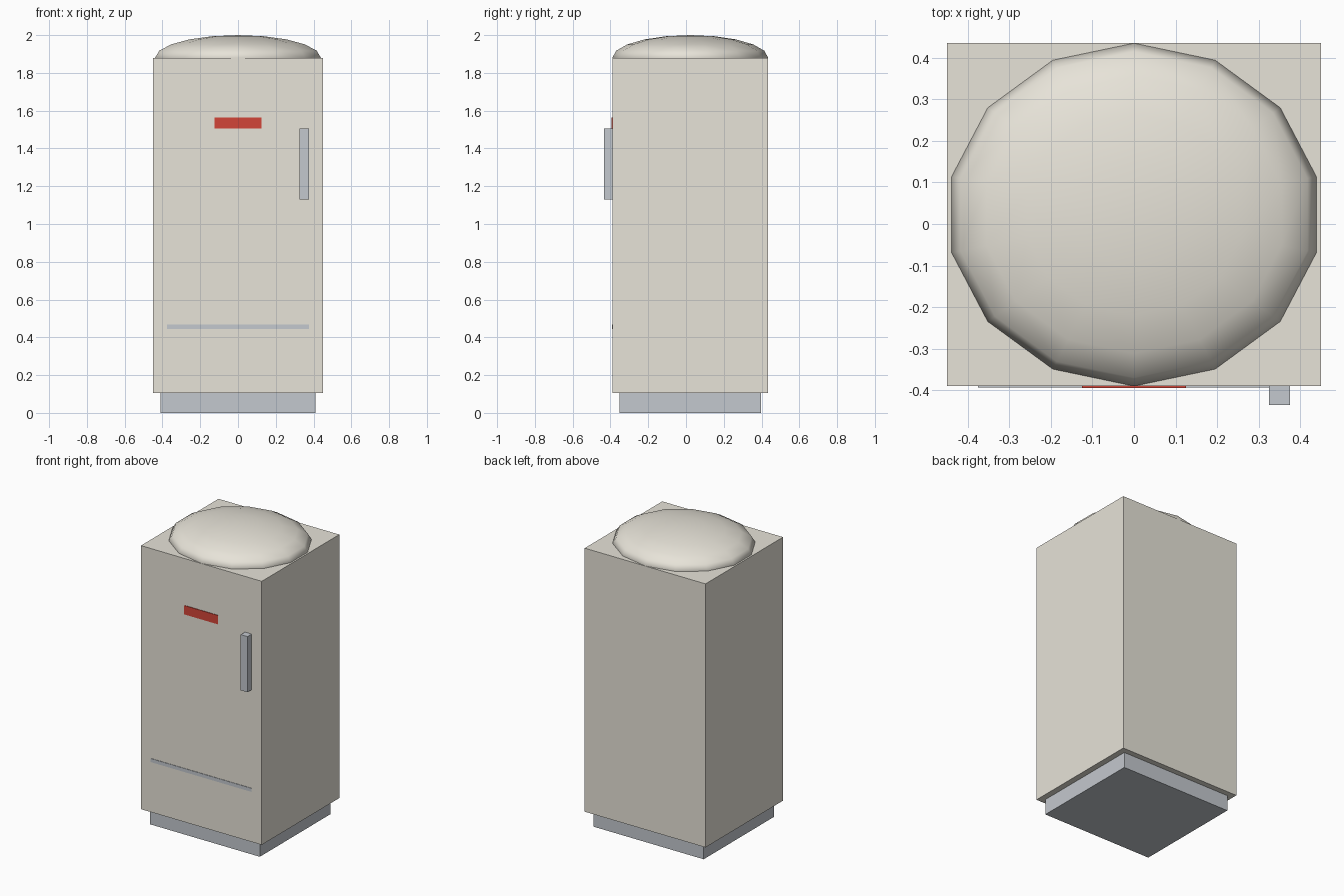
import bpy
import math

if "Cube" in bpy.data.objects:
    bpy.data.objects.remove(bpy.data.objects["Cube"])


def material(name, rgb):
    m = bpy.data.materials.new(name)
    m.diffuse_color = (*rgb, 1)
    m.use_nodes = True
    m.node_tree.nodes["Principled BSDF"].inputs["Base Color"].default_value = m.diffuse_color
    return m


def box(name, lo, hi, mat):
    centre = [(a + b) / 2 for a, b in zip(lo, hi)]
    bpy.ops.mesh.primitive_cube_add(size=1, location=centre)
    ob = bpy.context.object
    ob.name = name
    ob.scale = [b - a for a, b in zip(lo, hi)]
    bpy.ops.object.transform_apply(location=False, rotation=False, scale=True)
    ob.data.materials.append(mat)
    return ob


cream = material("cream_enamel", (0.80, 0.77, 0.69))
metal = material("grey_metal", (0.55, 0.58, 0.62))
red = material("red_plate", (0.65, 0.06, 0.04))

# Cabinet on a recessed plinth
box("plinth", (-0.41, -0.353, 0), (0.41, 0.397, 0.105), metal)
box("cabinet", (-0.45, -0.39, 0.105), (0.45, 0.435, 1.88), cream)

# Shallow rounded crown, sunk halfway into the cabinet
bpy.ops.mesh.primitive_uv_sphere_add(segments=14, ring_count=10, radius=1,
                                     location=(0, 0.0225, 1.88))
crown = bpy.context.object
crown.name = "domed_top"
crown.scale = (0.45, 0.4125, 0.12)
bpy.ops.object.transform_apply(location=False, rotation=False, scale=True)
bpy.ops.object.shade_smooth_by_angle(angle=math.radians(60))
crown.data.materials.append(cream)

# Door fittings
box("door_handle", (0.325, -0.435, 1.13), (0.375, -0.39, 1.505), metal)
box("front_plate", (-0.125, -0.394, 1.505), (0.125, -0.386, 1.565), red)
box("lower_trim", (-0.375, -0.393, 0.443), (0.375, -0.386, 0.467), metal)
